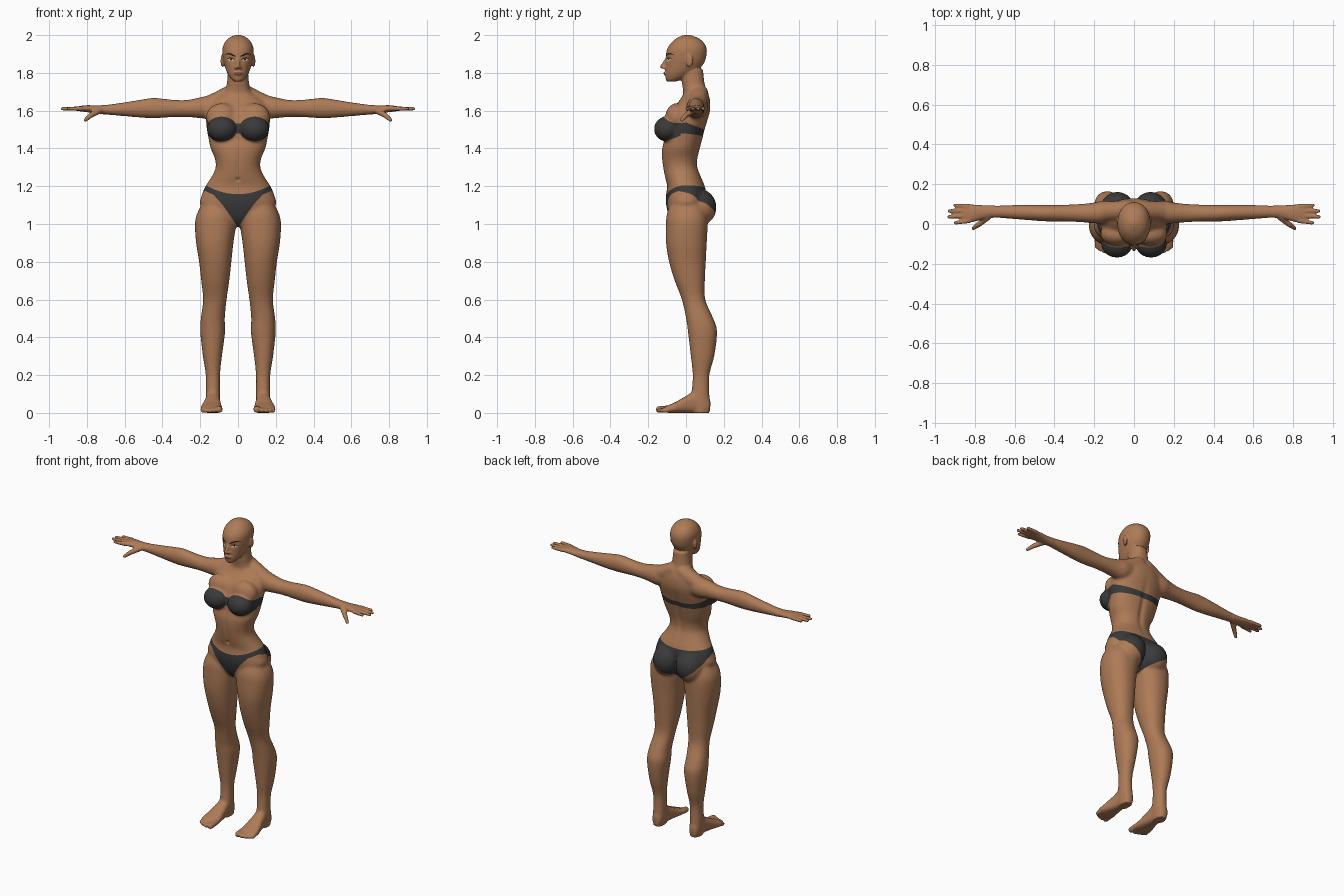
import bpy, bmesh, math
from mathutils import Vector, Matrix
from mathutils.bvhtree import BVHTree

if "Cube" in bpy.data.objects:
    bpy.data.objects.remove(bpy.data.objects["Cube"])


def material(name, r, g, b):
    m = bpy.data.materials.new(name)
    m.diffuse_color = (r, g, b, 1)
    m.use_nodes = True
    m.node_tree.nodes["Principled BSDF"].inputs["Base Color"].default_value = m.diffuse_color
    return m


skin = material("skin", 0.42, 0.197, 0.095)
cloth = material("dark_cloth", 0.042, 0.042, 0.044)
hair = material("brow_hair", 0.02, 0.014, 0.012)
white = material("eye_white", 0.6, 0.55, 0.5)
iris = material("iris_brown", 0.03, 0.015, 0.01)
lip = material("lip", 0.25, 0.085, 0.055)


def spline(rows, steps=4):
    """Catmull-Rom rows between the given cross-sections."""
    out = []
    for i in range(len(rows) - 1):
        p0, p1, p2, p3 = (rows[min(max(i + k, 0), len(rows) - 1)] for k in (-1, 0, 1, 2))
        for j in range(steps):
            t = j / steps
            out.append([0.5 * (2 * b + (c - a) * t + (2 * a - 5 * b + 4 * c - d) * t * t
                        + (3 * b - a - 3 * c + d) * t ** 3) for a, b, c, d in zip(p0, p1, p2, p3)])
    return out + [rows[-1]]


def loft(bm, axis, rows, power=2.2, seg=36):
    """Closed tube along an axis; row = position, min/max of the other two axes."""
    rings = []
    for t, a0, a1, b0, b1 in spline(rows):
        ring = []
        for k in range(seg):
            w = 2 * math.pi * k / seg
            c, s = math.cos(w), math.sin(w)
            a = (a0 + a1) / 2 + (a1 - a0) / 2 * math.copysign(abs(c) ** (2 / power), c)
            b = (b0 + b1) / 2 + (b1 - b0) / 2 * math.copysign(abs(s) ** (2 / power), s)
            co = {"x": (t, a, b), "y": (a, t, b), "z": (a, b, t)}[axis]
            ring.append(bm.verts.new(co))
        rings.append(ring)
    for r, q in zip(rings, rings[1:]):
        for k in range(seg):
            bm.faces.new((r[k], r[(k + 1) % seg], q[(k + 1) % seg], q[k]))
    bm.faces.new(rings[0])
    bm.faces.new(rings[-1])


def ball(bm, center, radii, rot=None):
    m = Matrix.Translation(center) @ (rot or Matrix()) @ Matrix.Diagonal((*radii, 1))
    bmesh.ops.create_uvsphere(bm, u_segments=24, v_segments=16, radius=1, matrix=m)


def limb(bm, p, q, r0, r1):
    """Round-ended tapered stick for digits and nose."""
    p, q = Vector(p), Vector(q)
    d = q - p
    rot = d.to_track_quat("Z", "Y").to_matrix().to_4x4()
    bmesh.ops.create_cone(bm, cap_ends=True, segments=16, radius1=r0, radius2=r1, depth=d.length,
                          matrix=Matrix.Translation((p + q) / 2) @ rot)
    ball(bm, p, (r0,) * 3)
    ball(bm, q, (r1,) * 3)


bm = bmesh.new()
# leg
loft(bm, "z", [
    (1.14, .04, .17, -.07, .08), (1.06, .012, .215, -.1, .11), (1.0, .01, .228, -.106, .115),
    (.9, .024, .222, -.106, .11), (.8, .035, .206, -.09, .105), (.7, .046, .195, -.06, .1),
    (.6, .06, .185, -.022, .102), (.5, .07, .197, 0, .145), (.43, .068, .2, .01, .165),
    (.3, .085, .186, .025, .15), (.2, .095, .171, .035, .124), (.1, .095, .171, .028, .124),
    (.05, .096, .17, .02, .13), (0, .1, .166, .03, .125)])
# foot and toes
loft(bm, "y", [(.125, .11, .157, .01, .07), (.1, .1, .167, 0, .1), (.05, .097, .171, 0, .115),
               (0, .092, .18, 0, .09), (-.05, .086, .193, 0, .06), (-.09, .083, .198, 0, .042),
               (-.12, .09, .19, .004, .028)], 2.6)
for x, y, r in ((.1, -.142, .018), (.127, -.142, .013), (.149, -.136, .012),
                (.169, -.126, .012), (.186, -.113, .012)):
    limb(bm, (x, y + .05, .022), (x, y, r), r, r)
# arm and palm
loft(bm, "x", [
    (.08, .01, .11, 1.57, 1.67), (.15, .003, .118, 1.556, 1.68), (.2, .003, .108, 1.56, 1.671),
    (.27, .009, .101, 1.566, 1.657), (.33, .012, .098, 1.566, 1.657), (.38, .012, .097, 1.563, 1.662),
    (.45, .013, .097, 1.56, 1.668), (.52, .018, .098, 1.563, 1.658), (.6, .024, .096, 1.57, 1.645),
    (.7, .031, .093, 1.579, 1.631), (.75, .026, .094, 1.586, 1.628), (.8, .012, .098, 1.592, 1.629),
    (.84, .006, .1, 1.597, 1.624), (.86, .01, .098, 1.601, 1.62)], 2)
# fingers and thumb
for y0, y1, tip in ((.016, .006, .897), (.042, .036, .93), (.066, .066, .928), (.089, .094, .9)):
    limb(bm, (.83, y0, 1.611), (tip, y1, 1.61), .0125, .0095)
limb(bm, (.735, .035, 1.6), (.78, -.002, 1.575), .017, .014)
limb(bm, (.78, -.002, 1.575), (.808, -.022, 1.55), .014, .01)
# buttock, breast, upper chest, trapezius, nostril and ear
ball(bm, (.083, .068, 1.088), (.09, .094, .098))
ball(bm, (.086, -.1, 1.503), (.08, .07, .067))
ball(bm, (.085, -.05, 1.565), (.085, .06, .075))
limb(bm, (.03, .07, 1.69), (.15, .062, 1.63), .05, .05)
ball(bm, (.012, -.113, 1.827), (.009, .012, .008))
ball(bm, (.083, .018, 1.864), (.008, .02, .034), Matrix.Rotation(-.25, 4, "Z"))
# mirror the paired parts
copy = bmesh.ops.duplicate(bm, geom=bm.verts[:] + bm.edges[:] + bm.faces[:])["geom"]
for v in copy:
    if isinstance(v, bmesh.types.BMVert):
        v.co.x *= -1
# torso and neck: height, half width, front, back
torso = [(.985, .03, -.05, .05), (1.03, .12, -.085, .08), (1.1, .2, -.105, .105), (1.15, .193, -.106, .11),
         (1.2, .173, -.1, .1), (1.25, .14, -.112, .08), (1.3, .118, -.122, .062), (1.35, .124, -.128, .063),
         (1.4, .145, -.127, .075), (1.45, .156, -.115, .088), (1.5, .165, -.11, .1), (1.55, .17, -.1, .115),
         (1.6, .165, -.08, .128), (1.65, .14, -.038, .128), (1.68, .1, -.018, .122), (1.7, .072, -.015, .11),
         (1.75, .058, -.022, .097), (1.82, .053, -.03, .09)]
loft(bm, "z", [(z, -w, w, f, b) for z, w, f, b in torso])
# head
head = [(1.754, .018, -.1, -.055), (1.765, .034, -.107, -.02), (1.79, .052, -.11, .03), (1.82, .065, -.109, .07),
        (1.85, .074, -.108, .094), (1.88, .08, -.107, .106), (1.92, .083, -.102, .11), (1.95, .076, -.086, .101),
        (1.975, .06, -.062, .079), (1.99, .04, -.037, .052), (2.001, .012, -.01, .02)]
loft(bm, "z", [(z, -w, w, f, b) for z, w, f, b in head], 2.1)
# nose and mouth
limb(bm, (0, -.1, 1.88), (0, -.128, 1.832), .007, .01)
ball(bm, (0, -.107, 1.797), (.024, .013, .01))
bmesh.ops.recalc_face_normals(bm, faces=bm.faces)

# fuse everything into one skin
raw = bpy.data.meshes.new("body")
bm.to_mesh(raw)
bm.free()
body = bpy.data.objects.new("body", raw)
bpy.context.collection.objects.link(body)
mod = body.modifiers.new("fuse", "REMESH")
mod.mode = "VOXEL"
mod.voxel_size = .0055
mesh = bpy.data.meshes.new_from_object(body.evaluated_get(bpy.context.evaluated_depsgraph_get()))
body.modifiers.clear()
body.data = mesh
bm = bmesh.new()
bm.from_mesh(mesh)
main = [v for v in bm.verts if abs(v.co.x) < .7 and .07 < v.co.z < 1.74]
for group, count in ((main, 14), (bm.verts[:], 2)):
    for _ in range(count):
        bmesh.ops.smooth_vert(bm, verts=group, factor=.5, use_axis_x=True, use_axis_y=True, use_axis_z=True)

# soft hollows: x, z, side, width, height, depth
for x, z, side, sx, sz, depth in ((.034, 1.872, -1, .016, .01, .007), (0, 1.236, -1, .009, .009, .009),
                                  (0, 1.4, 1, .018, .13, .009), (0, 1.33, -1, .012, .08, .004),
                                  (0, 1.08, 1, .012, .06, .012)):
    for v in bm.verts:
        if v.normal.y * side > .2 and abs(v.co.z - z) < 3 * sz and abs(v.co.x) < .2:
            g = math.exp(-((abs(v.co.x) - x) / sx) ** 2 - ((v.co.z - z) / sz) ** 2)
            v.co.y -= side * depth * g


def lerp(x, pts):
    for (a, u), (b, v) in zip(pts, pts[1:]):
        if x <= b:
            return u + (v - u) * max(0, (x - a) / (b - a))
    return pts[-1][1]


def top_field(p):
    """Positive inside the strapless top."""
    x = abs(p.x)
    mid = lerp(p.y, ((-.1, 1.505), (0, 1.508), (.1, 1.482)))
    f = lerp(p.y, ((-.1, .026), (0, .029), (.1, .017))) - abs(p.z - mid)
    if p.y < -.03:
        f = max(f, .06 * (1 - ((x - .088) / .082) ** 2 - ((p.z - 1.503) / .065) ** 2))
    return min(f, .2 - x)


def brief_field(p):
    """Positive inside the briefs."""
    x = abs(p.x)
    t = min(max((p.y + .04) / .1, 0), 1)
    front = lerp(x, ((0, .98), (.025, 1.02), (.08, 1.1), (.13, 1.155), (.18, 1.178)))
    back = lerp(x, ((0, .98), (.03, 1.01), (.1, 1.05), (.15, 1.09), (.19, 1.155)))
    upper = (1.158 + 1.6 * x * x) * (1 - t) + (1.192 + .5 * x * x) * t
    return min(upper - p.z, p.z - front * (1 - t) - back * t)


def paint(field, low, high):
    """Cut the skin along the garment edge and colour the inside."""
    val = {v: field(v.co) for v in bm.verts if low < v.co.z < high and abs(v.co.x) < .3}
    cuts = []
    for e in bm.edges[:]:
        a, b = (val.get(v, -1) for v in e.verts)
        if a * b < 0:
            cuts.append(bmesh.utils.edge_split(e, e.verts[0], min(max(a / (a - b), .03), .97))[1])
    bmesh.ops.connect_verts(bm, verts=cuts)
    for f in bm.faces:
        c = f.calc_center_median()
        if low < c.z < high and abs(c.x) < .3 and field(c) > 0:
            f.material_index = 1


paint(top_field, 1.4, 1.6)
paint(brief_field, .95, 1.25)
for f in bm.faces:
    f.smooth = True
bm.to_mesh(mesh)
mesh.materials.append(skin)
mesh.materials.append(cloth)
tree = BVHTree.FromBMesh(bm)
bm.free()


def strip(name, mat, rows, lift, sides=(1, -1)):
    """Thin face detail laid on the skin; row = x, height, half thickness."""
    b = bmesh.new()
    for s in sides:
        prev = None
        for x, z, h in spline(rows):
            col = []
            for k in (-1, -.33, .33, 1):
                hit = tree.ray_cast(Vector((s * x, -1, z + k * h)), Vector((0, 1, 0)))[0]
                col.append(b.verts.new(hit - Vector((0, lift, 0))))
            if prev:
                for k in range(3):
                    q = (prev[k], col[k], col[k + 1], prev[k + 1])
                    b.faces.new(q if s > 0 else q[::-1])
            prev = col
    me = bpy.data.meshes.new(name)
    b.to_mesh(me)
    b.free()
    me.materials.append(mat)
    bpy.context.collection.objects.link(bpy.data.objects.new(name, me))


strip("eyebrows", hair, [(.013, 1.887, .003), (.03, 1.895, .005), (.05, 1.902, .004), (.068, 1.896, .001)], .002)
strip("eyes", white, [(.018, 1.868, .0005), (.03, 1.87, .005), (.045, 1.871, .005), (.056, 1.871, .0005)], .0015)
strip("irises", iris, [(.032, 1.871, .001), (.037, 1.871, .005), (.042, 1.871, .001)], .002)
strip("lashes", hair, [(.016, 1.868, .001), (.03, 1.876, .002), (.046, 1.878, .0025), (.061, 1.873, .001)], .0025)
strip("lips", lip, [(-.023, 1.797, .0005), (-.01, 1.798, .007), (0, 1.797, .007), (.01, 1.798, .007),
                    (.023, 1.797, .0005)], .001, (1,))
